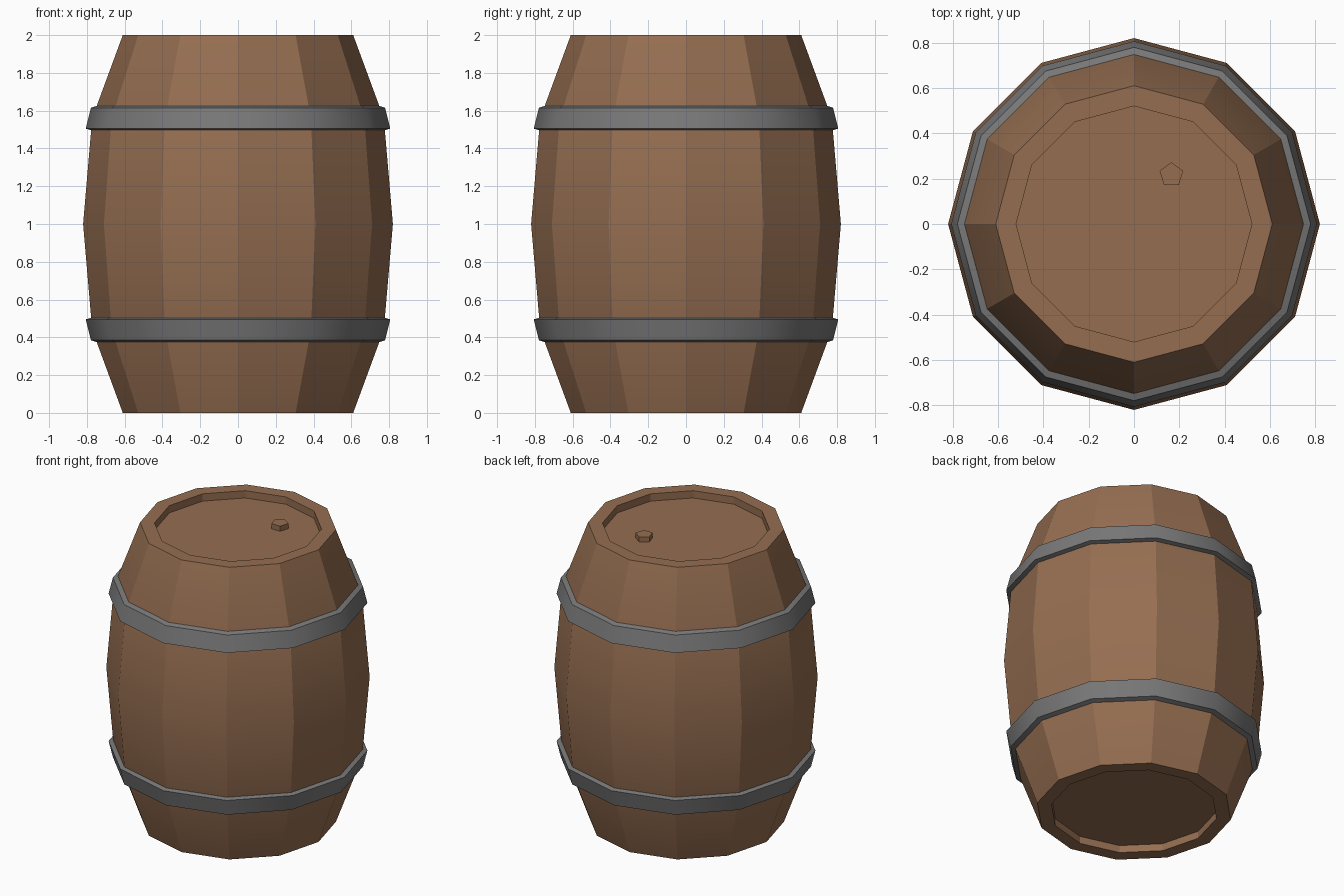
import bpy, bmesh, math

if "Cube" in bpy.data.objects:
    bpy.data.objects.remove(bpy.data.objects["Cube"])

SIDES = 12


def material(name, rgb):
    m = bpy.data.materials.new(name)
    m.diffuse_color = (*rgb, 1.0)
    m.use_nodes = True
    m.node_tree.nodes["Principled BSDF"].inputs["Base Color"].default_value = m.diffuse_color
    return m


wood = material("brown_wood", (0.30, 0.155, 0.082))
iron = material("grey_iron", (0.19, 0.19, 0.19))


def lathe(name, profile, mat, sides=SIDES, closed=False, centre=(0, 0),
          start=0.0, stave_edges_sharp=True):
    """Revolve (radius, height) points; open profiles get n-gon end caps."""
    bm = bmesh.new()
    rings = []
    for r, z in profile:
        rings.append([bm.verts.new((
            centre[0] + r * math.cos(start + math.tau * i / sides),
            centre[1] + r * math.sin(start + math.tau * i / sides), z))
            for i in range(sides)])
    pairs = list(zip(rings, rings[1:]))
    if closed:
        pairs.append((rings[-1], rings[0]))
    else:
        bm.faces.new(rings[0])
        bm.faces.new(rings[-1])
    for a, b in pairs:
        for i in range(sides):
            j = (i + 1) % sides
            bm.faces.new((a[i], a[j], b[j], b[i]))
    bmesh.ops.recalc_face_normals(bm, faces=bm.faces[:])
    # Smooth along the staves, sharp between them and at hard corners
    for f in bm.faces:
        f.smooth = True
    for e in bm.edges:
        upright = abs(e.verts[0].co.z - e.verts[1].co.z) > 1e-4
        hard = e.calc_face_angle(0) > math.radians(32)
        e.smooth = not (hard or (upright and stave_edges_sharp))
    me = bpy.data.meshes.new(name)
    bm.to_mesh(me)
    bm.free()
    me.materials.append(mat)
    ob = bpy.data.objects.new(name, me)
    bpy.context.collection.objects.link(ob)
    return ob


def flip(profile):
    """Mirror a profile about mid height z = 1."""
    return [(r, 2 - z) for r, z in reversed(profile)]


# Barrel body with recessed lids at both ends
half = [(0.52, 0.05), (0.52, 0.0), (0.61, 0.0), (0.772, 0.44)]
lathe("barrel_body", half + [(0.82, 1.0)] + flip(half), wood)

# Two slanted hoops, mirrored about the middle
hoop = [(0.735, 1.63), (0.779, 1.615), (0.806, 1.505), (0.765, 1.493)]
lathe("upper_hoop", hoop, iron, closed=True, stave_edges_sharp=False)
lathe("lower_hoop", flip(hoop), iron, closed=True, stave_edges_sharp=False)

# Five-sided plug in the top lid
lathe("lid_plug", [(0.055, 1.93), (0.055, 1.985)], wood, sides=5,
      centre=(0.165, 0.217), start=math.pi / 2)
